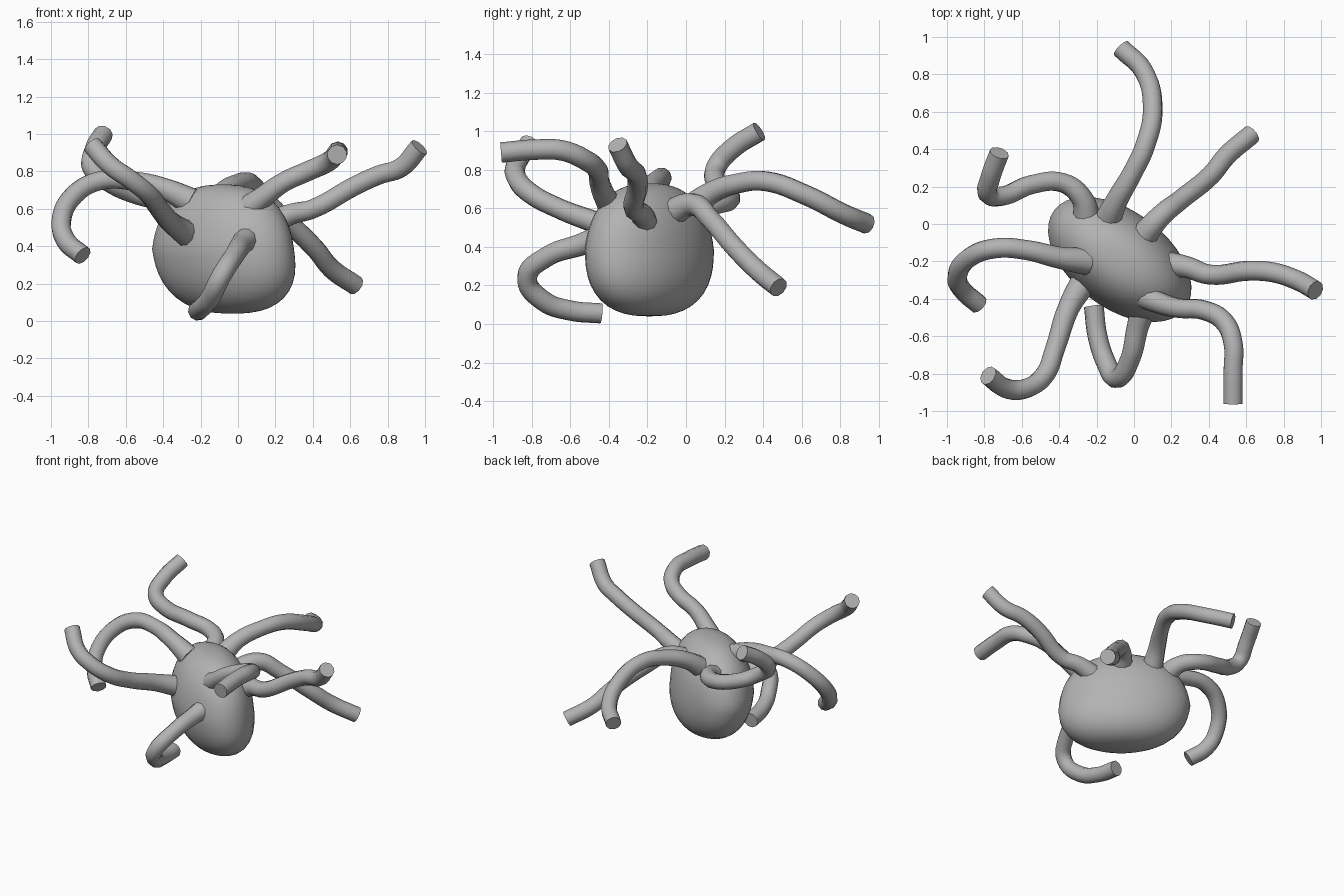
import bpy, bmesh, math

cube = bpy.data.objects.get("Cube")
if cube:
    bpy.data.objects.remove(cube, do_unlink=True)

# Single clay grey material
grey = bpy.data.materials.new("clay_grey")
grey.use_nodes = True
colour = (0.45, 0.45, 0.45, 1)
grey.diffuse_color = colour
bsdf = next(n for n in grey.node_tree.nodes if n.type == "BSDF_PRINCIPLED")
bsdf.inputs["Base Color"].default_value = colour


def finish(obj, angle):
    bpy.ops.object.select_all(action="DESELECT")
    obj.select_set(True)
    bpy.context.view_layer.objects.active = obj
    if obj.type == "CURVE":
        bpy.ops.object.convert(target="MESH")
        obj = bpy.context.view_layer.objects.active
    bpy.ops.object.shade_smooth_by_angle(angle=math.radians(angle))


# Body: a boxy egg, long axis turned diagonally, narrower at the top
def make_body():
    mesh = bpy.data.meshes.new("body")
    bm = bmesh.new()
    bmesh.ops.create_uvsphere(bm, u_segments=40, v_segments=24, radius=1)
    turn, p = math.radians(-37.5), 2.5
    for v in bm.verts:
        r, t = math.hypot(v.co.x, v.co.y), v.co.z
        v.co *= (r ** p + abs(t) ** p) ** (-1 / p)
        t = v.co.z
        taper = 1 - 0.12 * max(t, 0)
        a, b = v.co.x * 0.436 * taper, v.co.y * 0.257 * taper
        x = a * math.cos(turn) - b * math.sin(turn)
        y = a * math.sin(turn) + b * math.cos(turn)
        v.co = (x - 0.08 - 0.05 * min(t, 0), y - 0.19, 0.385 + 0.345 * t)
    bm.to_mesh(mesh)
    bm.free()
    mesh.materials.append(grey)
    obj = bpy.data.objects.new("body", mesh)
    bpy.context.collection.objects.link(obj)
    finish(obj, 60)


# Tentacle: a round tube through the points, flared where it leaves the body
def make_tentacle(name, points):
    curve = bpy.data.curves.new(name, "CURVE")
    curve.dimensions = "3D"
    curve.bevel_depth = 0.053
    curve.bevel_resolution = 3
    curve.resolution_u = 6
    curve.use_fill_caps = True
    spline = curve.splines.new("BEZIER")
    spline.bezier_points.add(len(points) - 1)
    for i, (bp, co) in enumerate(zip(spline.bezier_points, points)):
        bp.co = co
        bp.handle_left_type = bp.handle_right_type = "AUTO"
        bp.radius = 1.4 if i == 0 else 1.1 if i == 1 else 1.0
    curve.materials.append(grey)
    obj = bpy.data.objects.new(name, curve)
    bpy.context.collection.objects.link(obj)
    finish(obj, 50)


make_body()

make_tentacle("back_tentacle", [
    (-0.15, 0.0, 0.58), (-0.09, 0.13, 0.68), (-0.01, 0.27, 0.73), (0.06, 0.42, 0.74),
    (0.10, 0.62, 0.67), (0.05, 0.82, 0.57), (-0.07, 0.94, 0.52)])
make_tentacle("back_left_tentacle", [
    (0.03, -0.09, 0.57), (0.14, 0.04, 0.62), (0.25, 0.13, 0.54),
    (0.41, 0.26, 0.39), (0.50, 0.37, 0.28), (0.63, 0.48, 0.19)])
make_tentacle("left_tentacle", [
    (0.12, -0.21, 0.50), (0.28, -0.23, 0.57), (0.40, -0.27, 0.60), (0.62, -0.25, 0.72),
    (0.75, -0.26, 0.78), (0.87, -0.30, 0.82), (0.97, -0.355, 0.93)])
make_tentacle("front_left_tentacle", [
    (0.01, -0.36, 0.57), (0.13, -0.42, 0.66), (0.24, -0.45, 0.74), (0.37, -0.46, 0.80),
    (0.48, -0.52, 0.85), (0.53, -0.64, 0.90), (0.53, -0.78, 0.905), (0.53, -0.96, 0.89)])
make_tentacle("front_tentacle", [
    (0.06, -0.42, 0.45), (0.02, -0.55, 0.41), (-0.02, -0.72, 0.35), (-0.09, -0.825, 0.24),
    (-0.15, -0.74, 0.12), (-0.195, -0.60, 0.07), (-0.215, -0.44, 0.055)])
make_tentacle("front_right_tentacle", [
    (-0.25, -0.28, 0.45), (-0.35, -0.45, 0.52), (-0.42, -0.66, 0.60), (-0.48, -0.81, 0.68),
    (-0.58, -0.88, 0.76), (-0.68, -0.88, 0.83), (-0.78, -0.81, 0.94)])
make_tentacle("right_tentacle", [
    (-0.25, -0.20, 0.64), (-0.40, -0.18, 0.71), (-0.57, -0.14, 0.75), (-0.74, -0.13, 0.75),
    (-0.88, -0.18, 0.67), (-0.945, -0.28, 0.53), (-0.92, -0.35, 0.43), (-0.83, -0.43, 0.35)])
make_tentacle("back_right_tentacle", [
    (-0.25, 0.02, 0.57), (-0.28, 0.14, 0.62), (-0.38, 0.22, 0.64), (-0.55, 0.21, 0.68),
    (-0.70, 0.15, 0.75), (-0.78, 0.16, 0.82), (-0.77, 0.24, 0.91), (-0.72, 0.38, 1.0)])
